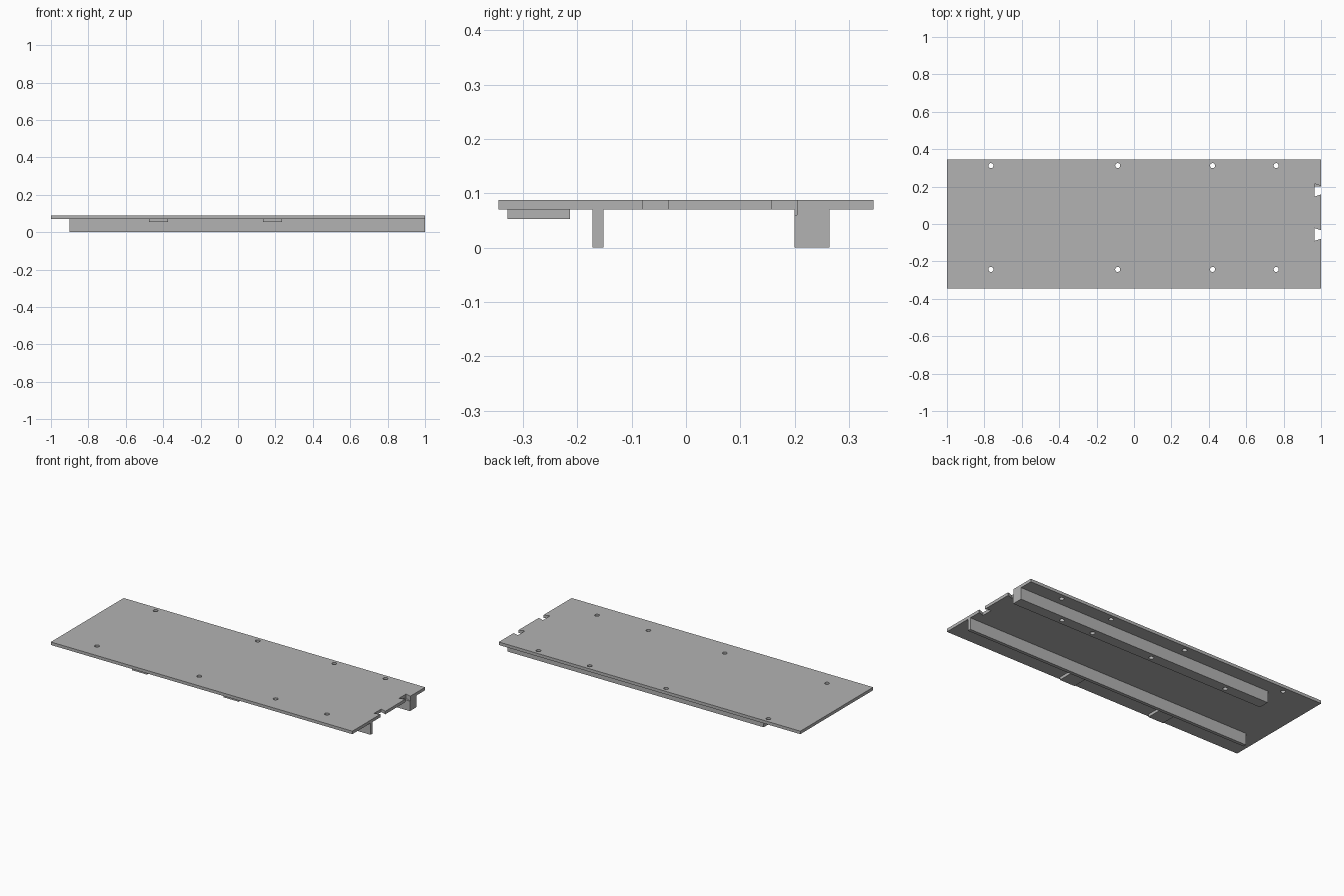
import bpy, bmesh
from math import pi

if "Cube" in bpy.data.objects:
    bpy.data.objects.remove(bpy.data.objects["Cube"], do_unlink=True)

# Single grey finish
grey = bpy.data.materials.new("plain grey")
grey.use_nodes = True
grey.diffuse_color = (0.45, 0.45, 0.45, 1)
grey.node_tree.nodes["Principled BSDF"].inputs["Base Color"].default_value = grey.diffuse_color


def prism(name, outline, z0, z1):
    """Extrude a counter-clockwise xy outline from z0 to z1."""
    bm = bmesh.new()
    base = bm.faces.new([bm.verts.new((x, y, z0)) for x, y in outline])
    top = bmesh.ops.extrude_face_region(bm, geom=[base])["geom"]
    verts = [v for v in top if isinstance(v, bmesh.types.BMVert)]
    bmesh.ops.translate(bm, verts=verts, vec=(0, 0, z1 - z0))
    bmesh.ops.recalc_face_normals(bm, faces=bm.faces)
    return finish(name, bm)


def finish(name, bm):
    mesh = bpy.data.meshes.new(name)
    bm.to_mesh(mesh)
    bm.free()
    mesh.materials.append(grey)
    obj = bpy.data.objects.new(name, mesh)
    bpy.context.scene.collection.objects.link(obj)
    return obj


def box(name, x0, x1, y0, y1, z0, z1):
    return prism(name, [(x0, y0), (x1, y0), (x1, y1), (x0, y1)], z0, z1)


def pin(x, y, z0, z1, radius=0.0135):
    bm = bmesh.new()
    bmesh.ops.create_cone(bm, cap_ends=True, segments=24, radius1=radius,
                          radius2=radius, depth=z1 - z0)
    bmesh.ops.translate(bm, verts=bm.verts, vec=(x, y, (z0 + z1) / 2))
    return finish("hole_cutter", bm)


def dovetail(y, z0, z1):
    """Cutter that is wider inside the board than at its edge."""
    inner, outer = 0.034, 0.023
    slope = (inner - outer) / 0.035
    tip = outer - slope * 0.02
    return prism("dovetail_cutter", [(0.965, y - inner), (1.02, y - tip),
                                     (1.02, y + tip), (0.965, y + inner)], z0, z1)


def cut(obj, cutters):
    """Subtract the cutters, bake the result and remove them."""
    for c in cutters:
        c.hide_render = True
        mod = obj.modifiers.new("cut", 'BOOLEAN')
        mod.object, mod.operation, mod.solver = c, 'DIFFERENCE', 'EXACT'
    bpy.context.view_layer.update()
    graph = bpy.context.evaluated_depsgraph_get()
    obj_mesh = bpy.data.meshes.new_from_object(obj.evaluated_get(graph))
    obj.modifiers.clear()
    obj.data = obj_mesh
    for c in cutters:
        bpy.data.objects.remove(c, do_unlink=True)


UNDER, TOP = 0.07, 0.088
NOTCHES = (0.181, -0.056)

# Board with two rows of through holes and two dovetail slots
board = box("board", -1, 1, -0.345, 0.345, UNDER, TOP)
cut(board, [pin(x, y, 0.05, 0.11) for x in (-0.765, -0.087, 0.42, 0.76) for y in (-0.243, 0.312)]
    + [dovetail(y, 0.05, 0.11) for y in NOTCHES])

# Thin front rail
box("front_rail", -0.9, 1, -0.172, -0.152, 0, UNDER)

# Thick rear rail with blind holes beneath and a shallow slot at its end
rear_rail = box("rear_rail", -0.7, 1, 0.2, 0.264, 0, UNDER)
cut(rear_rail, [pin(x, 0.231, -0.02, 0.05) for x in (0.69, 0.48, 0.075, -0.435)]
    + [dovetail(NOTCHES[0], 0.06, 0.11)])

# Low cleats under the front edge
for side, x in (("right", -0.425), ("left", 0.185)):
    box(side + "_cleat", x - 0.05, x + 0.05, -0.328, -0.213, 0.053, UNDER)
